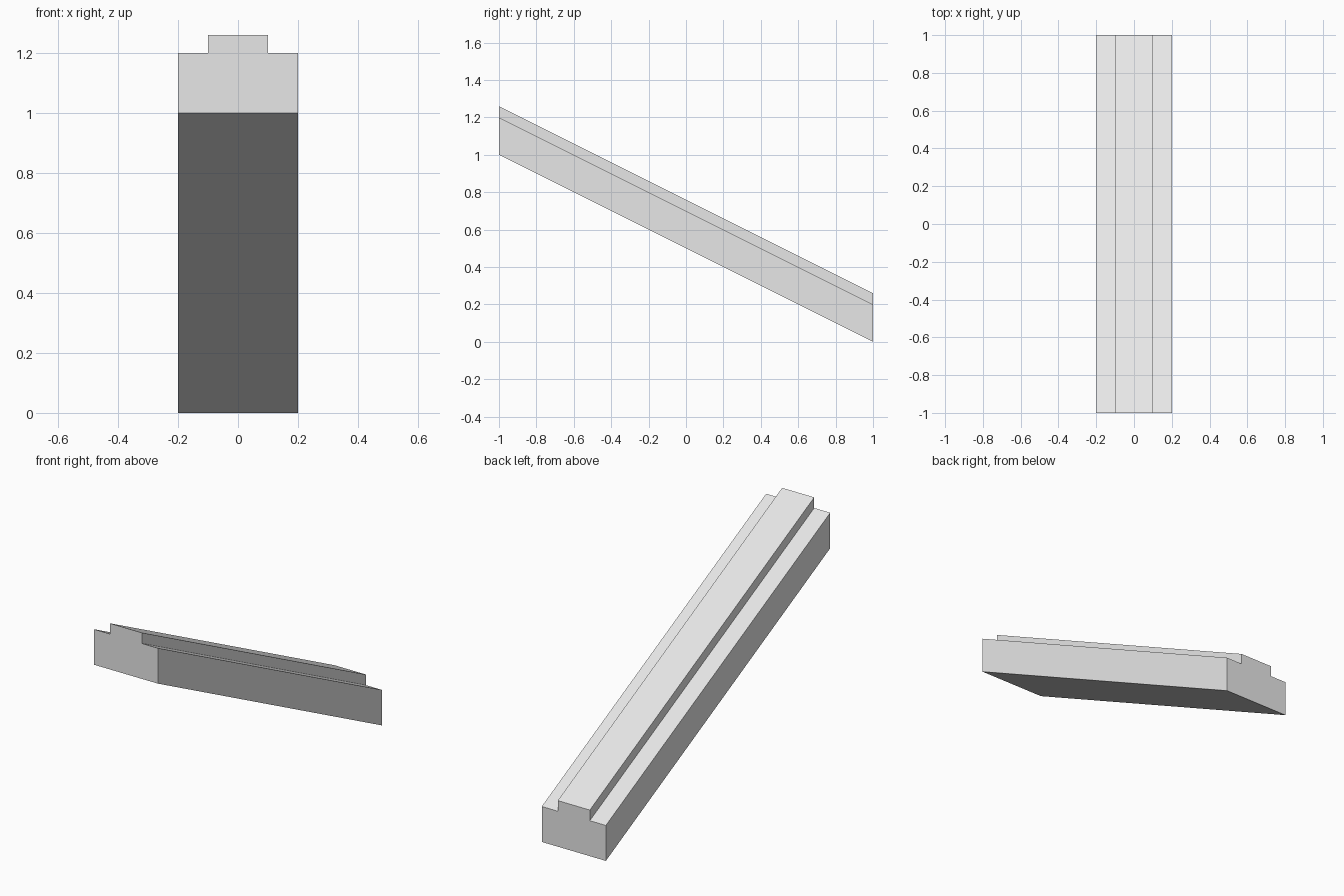
import bpy, bmesh

if "Cube" in bpy.data.objects:
    bpy.data.objects.remove(bpy.data.objects["Cube"])

# Single pale grey colour
grey = bpy.data.materials.new("pale_grey")
grey.diffuse_color = (0.8, 0.8, 0.8, 1.0)
grey.use_nodes = True
grey.node_tree.nodes["Principled BSDF"].inputs["Base Color"].default_value = grey.diffuse_color

# Stepped cross-section (x, z): wide base with a raised centre strip
half = [(0.2, 0.0), (0.2, 0.2), (0.1, 0.2), (0.1, 0.26)]
profile = half + [(-x, z) for x, z in reversed(half)]

# Sloping rail: vertical end cut at the high front, swept down to the back
bm = bmesh.new()
front = bm.faces.new([bm.verts.new((x, -1.0, z + 1.0)) for x, z in profile])
swept = bmesh.ops.extrude_face_region(bm, geom=[front], use_keep_orig=True)
moved = [g for g in swept["geom"] if isinstance(g, bmesh.types.BMVert)]
bmesh.ops.translate(bm, verts=moved, vec=(0.0, 2.0, -1.0))
bmesh.ops.recalc_face_normals(bm, faces=bm.faces)

mesh = bpy.data.meshes.new("sloped_rail")
bm.to_mesh(mesh)
bm.free()
mesh.materials.append(grey)
rail = bpy.data.objects.new("sloped_rail", mesh)
bpy.context.collection.objects.link(rail)
